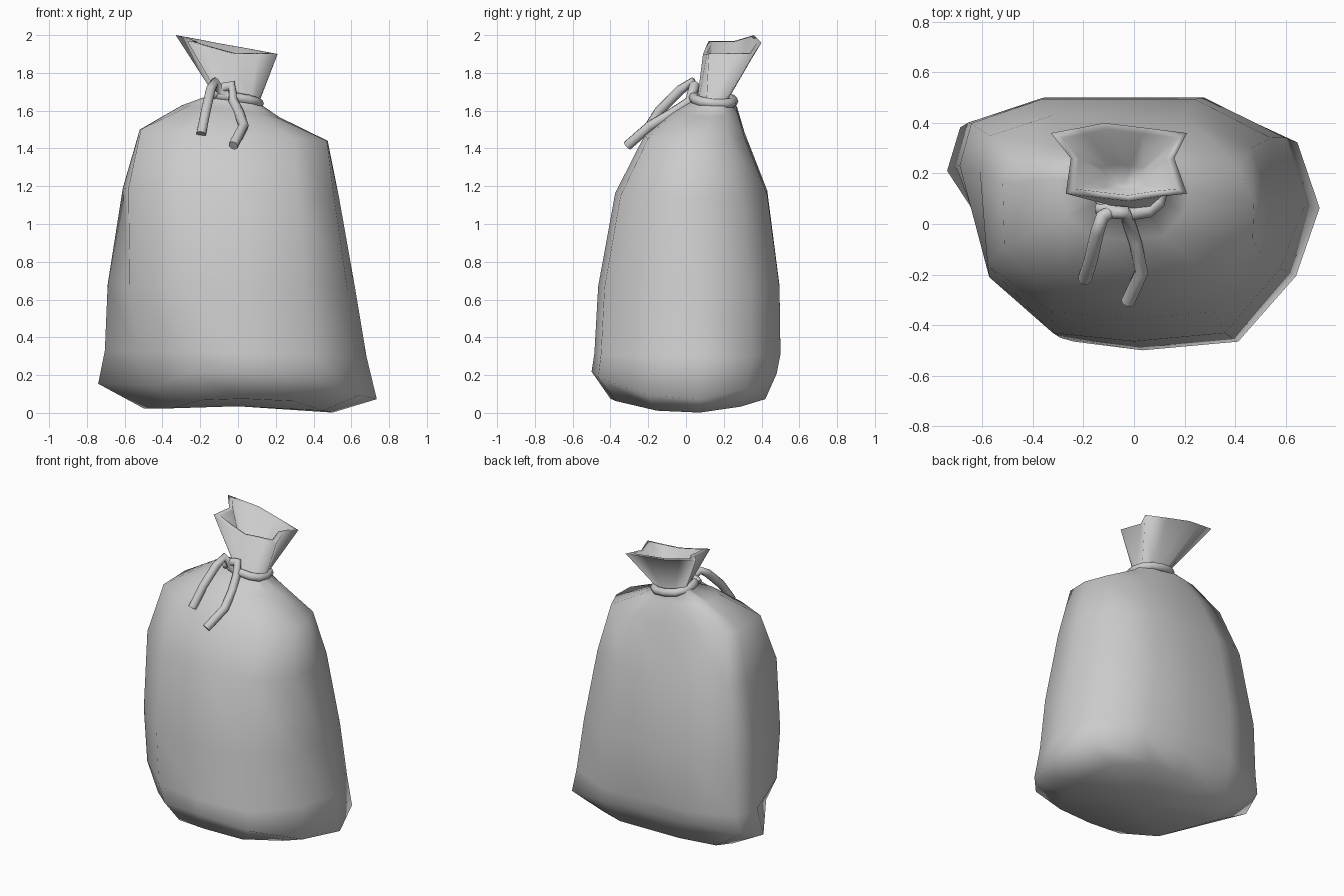
import bpy, bmesh, math

if "Cube" in bpy.data.objects:
    bpy.data.objects.remove(bpy.data.objects["Cube"])

# Unit cross-section of the sack, counter-clockwise from the right side seam
SECTION = [(1, .15), (.9, -.4), (.58, -.93), (.05, -1), (-.42, -.93), (-.79, -.47),
           (-1, .45), (-.93, .8), (-.5, 1), (-.05, 1), (.42, 1), (.88, .68)]


def ring(x0, x1, y0, y1, z_left, z_right, lift=0, left=1, right=1):
    """left / right widen or pinch the two front corners."""
    pts = []
    for u, v in SECTION:
        if v < -.3 and abs(u) < .95:
            u *= left if u < 0 else right
        t = (u + 1) / 2
        pts.append((x0 + (x1 - x0) * t, y0 + (y1 - y0) * (v + 1) / 2,
                    z_left + (z_right - z_left) * t + lift * v * v))
    return pts


def toward(pts, centre, f):
    return [tuple(c + (p - c) * f for p, c in zip(q, centre)) for q in pts]


# Open mouth: flared, wavy and tilted
rim = [(.16, .26, 1.90), (.21, .12, 1.90), (.11, .11, 1.90), (-.02, .09, 1.90),
       (-.15, .105, 1.935), (-.27, .12, 1.97), (-.25, .26, 1.97), (-.33, .36, 2.0),
       (-.22, .38, 1.98), (-.12, .40, 1.96), (.05, .38, 1.93), (.21, .36, 1.90)]

rings = [
    ring(-.50, .50, -.40, .42, .01, 0, .07, .9),            # underside
    ring(-.74, .735, -.50, .48, .13, .07, .12, .76, .97),   # bottom corners
    ring(-.705, .68, -.485, .50, .33, .30, 0, .96),
    ring(-.69, .62, -.465, .495, .68, .66, 0, 1.04, 1.04),
    ring(-.61, .535, -.375, .43, 1.19, 1.14, 0, 1.2, 1.06),
    ring(-.52, .475, -.22, .31, 1.50, 1.44, 0, 1.25, 1.1),  # shoulders
    ring(-.30, .22, -.06, .27, 1.625, 1.565, .01, 1.1),
    ring(-.13, .11, .06, .22, 1.69, 1.64),                  # tied neck
    rim,
    toward(rim, (-.04, .24, 1.94), .84),                    # cloth thickness
    toward(rim, (-.04, .16, 1.64), .32),                    # inside of the mouth
]

bm = bmesh.new()
loops = [[bm.verts.new(p) for p in r] for r in rings]
n = len(SECTION)
for a, b in zip(loops, loops[1:]):
    for i in range(n):
        j = (i + 1) % n
        bm.faces.new((a[i], a[j], b[j], b[i]))
for loop, tip in ((loops[0], (0, .02, .035)), (loops[-1], (-.04, .16, 1.72))):
    c = bm.verts.new(tip)
    for i in range(n):
        bm.faces.new((loop[i], loop[(i + 1) % n], c))
bmesh.ops.recalc_face_normals(bm, faces=bm.faces)
mesh = bpy.data.meshes.new("sack")
bm.to_mesh(mesh)
bm.free()
sack = bpy.data.objects.new("sack", mesh)
bpy.context.collection.objects.link(sack)
bpy.context.view_layer.objects.active = sack
sack.select_set(True)
bpy.ops.object.shade_smooth_by_angle(angle=math.radians(120))


def rope(name, pts, cyclic=False):
    cu = bpy.data.curves.new(name, 'CURVE')
    cu.dimensions = '3D'
    cu.bevel_depth = .027
    cu.bevel_resolution = 2
    cu.use_fill_caps = not cyclic
    s = cu.splines.new('POLY')
    s.points.add(len(pts) - 1)
    for p, co in zip(s.points, pts):
        p.co = (*co, 1)
    s.use_cyclic_u = cyclic
    s.use_smooth = True
    bpy.context.collection.objects.link(bpy.data.objects.new(name, cu))


# Rope round the neck, slightly squared
def squared(a):
    return math.copysign(abs(a) ** .8, a)


N = 12
angles = [2 * math.pi * k / N for k in range(N)]
rope("neck_rope", [(-.015 + .125 * squared(math.cos(a)),
                    .145 + .105 * squared(math.sin(a)),
                    1.66 - .022 * math.cos(a) - .01 * math.sin(a)) for a in angles], True)

# Hanging ends of the tie, with the knot loop
rope("left_rope_end", [(-.195, -.22, 1.475), (-.17, -.14, 1.60), (-.145, -.03, 1.71),
                       (-.125, .03, 1.75), (-.09, .05, 1.70), (-.03, .045, 1.67)])
rope("right_rope_end", [(-.025, -.31, 1.415), (.03, -.19, 1.52), (.005, -.07, 1.59),
                        (-.025, .02, 1.65), (-.035, .045, 1.735), (-.07, .045, 1.725),
                        (-.14, .065, 1.68)])
